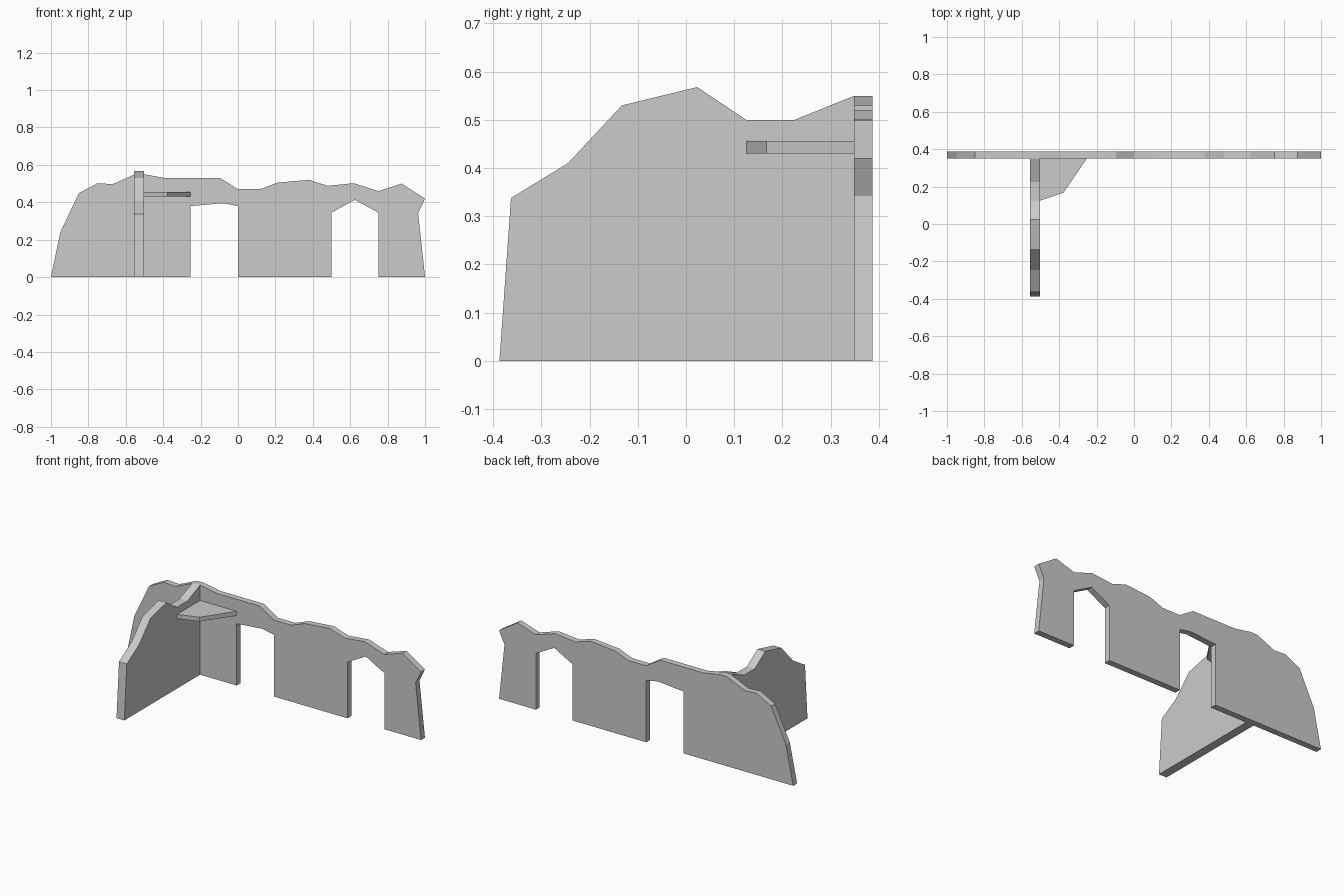
import bpy, bmesh
from mathutils import Vector

if "Cube" in bpy.data.objects:
    bpy.data.objects.remove(bpy.data.objects["Cube"])


def slab(name, points, to_world, push):
    """Extrude a flat outline along the push vector."""
    bm = bmesh.new()
    face = bm.faces.new([bm.verts.new(to_world(a, b)) for a, b in points])
    ext = bmesh.ops.extrude_face_region(bm, geom=[face])
    moved = [v for v in ext["geom"] if isinstance(v, bmesh.types.BMVert)]
    bmesh.ops.translate(bm, verts=moved, vec=Vector(push))
    bmesh.ops.recalc_face_normals(bm, faces=bm.faces)
    mesh = bpy.data.meshes.new(name)
    bm.to_mesh(mesh)
    bm.free()
    obj = bpy.data.objects.new(name, mesh)
    bpy.context.collection.objects.link(obj)
    return obj


WALL_Y, BACK_Y = 0.349, 0.387
SIDE_X0, SIDE_X1 = -0.555, -0.502

# Long ruined wall: broken top edge, then the two doorways along the bottom
broken_top = [(-1, 0), (-0.95, 0.24), (-0.85, 0.45), (-0.75, 0.502), (-0.67, 0.497),
              (-0.55, 0.55), (-0.5, 0.55), (-0.39, 0.53), (-0.095, 0.53), (0, 0.47),
              (0.12, 0.47), (0.21, 0.505), (0.38, 0.52), (0.48, 0.488), (0.62, 0.502),
              (0.75, 0.46), (0.875, 0.50), (1, 0.42), (0.963, 0.342), (1, 0)]
pointed_door = [(0.75, 0), (0.75, 0.345), (0.625, 0.413), (0.5, 0.345), (0.5, 0)]
wide_door = [(0, 0), (0, 0.38), (-0.08, 0.395), (-0.253, 0.38), (-0.253, 0)]
slab("long_wall", broken_top + pointed_door + wide_door,
     lambda x, z: (x, WALL_Y, z), (0, BACK_Y - WALL_Y, 0))

# Short wall running forward from the long wall
slab("side_wall",
     [(-0.387, 0), (-0.363, 0.338), (-0.245, 0.41), (-0.133, 0.53), (0.023, 0.568),
      (0.125, 0.5), (0.225, 0.5), (WALL_Y, 0.55), (WALL_Y, 0)],
     lambda y, z: (SIDE_X0, y, z), (SIDE_X1 - SIDE_X0, 0, 0))

# Remnant of the upper floor in the corner
slab("floor_remnant",
     [(SIDE_X1, WALL_Y), (-0.253, WALL_Y), (-0.377, 0.167), (SIDE_X1, 0.125)],
     lambda x, y: (x, y, 0.43), (0, 0, 0.026))
